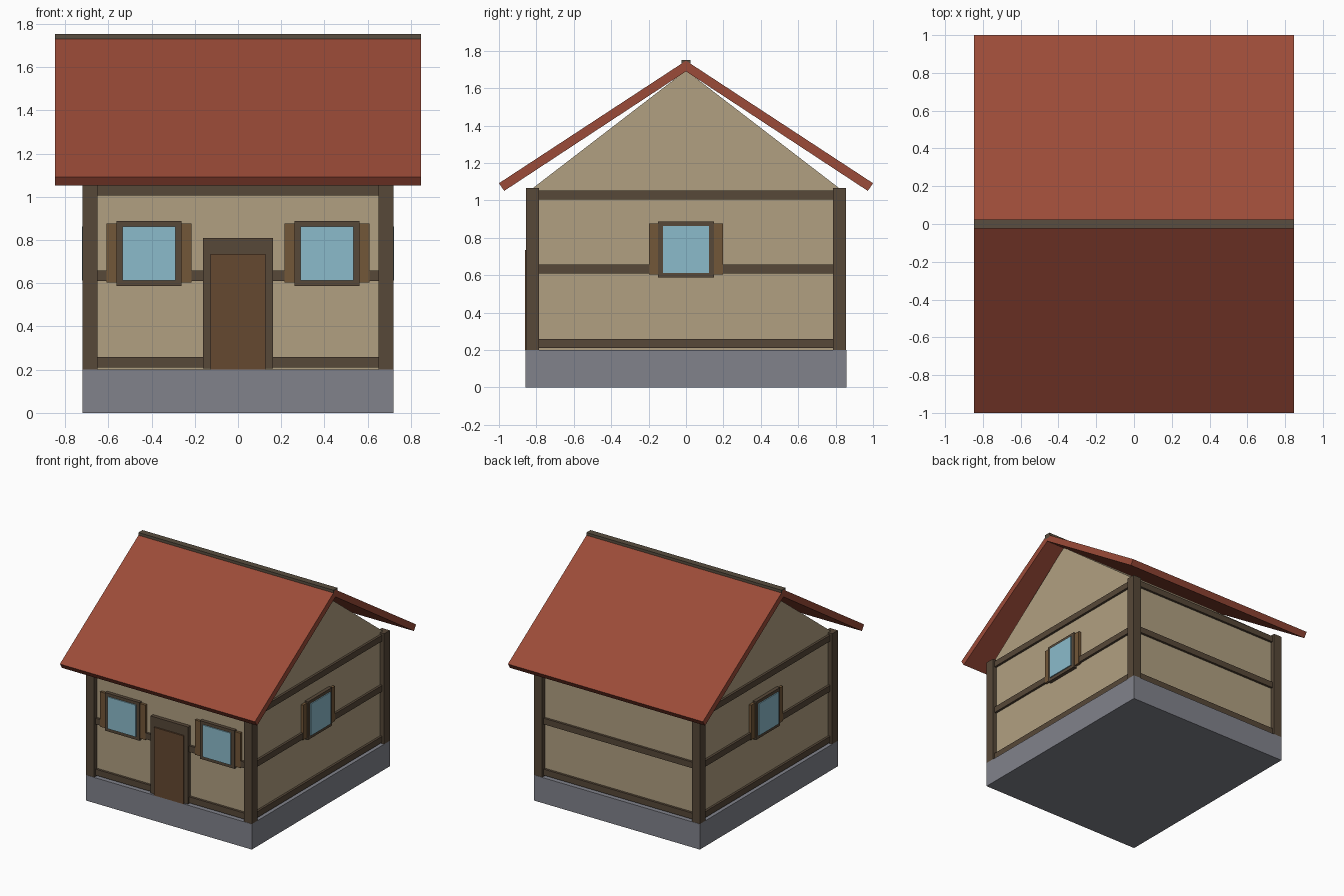
import bpy, bmesh
from mathutils import Matrix

if "Cube" in bpy.data.objects:
    bpy.data.objects.remove(bpy.data.objects["Cube"])

def material(name, rgb):
    m = bpy.data.materials.new(name)
    m.diffuse_color = (*rgb, 1)
    m.use_nodes = True
    m.node_tree.nodes["Principled BSDF"].inputs["Base Color"].default_value = m.diffuse_color
    return m

STONE = material("stone", (0.22, 0.225, 0.26))
PLASTER = material("plaster", (0.44, 0.35, 0.22))
TIMBER = material("timber", (0.095, 0.065, 0.04))
SHUTTER = material("shutter_wood", (0.17, 0.095, 0.04))
DOOR = material("door_wood", (0.13, 0.065, 0.03))
GLASS = material("glass", (0.26, 0.50, 0.60))
ROOF = material("roof_tile", (0.33, 0.07, 0.04))
RIDGE = material("ridge_wood", (0.10, 0.075, 0.05))

def finish(name, bm, mat):
    bmesh.ops.recalc_face_normals(bm, faces=bm.faces)
    me = bpy.data.meshes.new(name)
    bm.to_mesh(me)
    bm.free()
    me.materials.append(mat)
    ob = bpy.data.objects.new(name, me)
    bpy.context.collection.objects.link(ob)
    return ob

def box(name, x, y, z, mat):
    """Box from (min, max) ranges."""
    bm = bmesh.new()
    size = [r[1] - r[0] for r in (x, y, z)]
    mid = [(r[0] + r[1]) / 2 for r in (x, y, z)]
    bmesh.ops.create_cube(bm, size=1, matrix=Matrix.Translation(mid) @ Matrix.Diagonal((*size, 1)))
    return finish(name, bm, mat)

def prism(name, yz, half_x, mat):
    """Extrude a y-z outline along x."""
    bm = bmesh.new()
    f = bm.faces.new([bm.verts.new((-half_x, y, z)) for y, z in yz])
    ext = bmesh.ops.extrude_face_region(bm, geom=[f])
    verts = [g for g in ext["geom"] if isinstance(g, bmesh.types.BMVert)]
    bmesh.ops.translate(bm, verts=verts, vec=(2 * half_x, 0, 0))
    return finish(name, bm, mat)

WX, WY = 0.685, 0.82  # wall half sizes

def wall_box(name, side, u, z, out, mat):
    """Box on a wall: u runs along the wall, out is how far it stands proud."""
    half = WY if side in ("front", "back") else WX
    s = -1 if side in ("front", "left") else 1
    d = sorted((s * (half - 0.02), s * (half + out)))
    if side in ("front", "back"):
        return box(name, u, d, z, mat)
    return box(name, d, u, z, mat)

# Base and plaster walls with gables
box("foundation", (-0.72, 0.72), (-0.857, 0.857), (0, 0.2), STONE)
prism("walls", [(-WY, 0.2), (WY, 0.2), (WY, 1.065), (0, 1.695), (-WY, 1.065)], WX, PLASTER)

# Corner posts
for sx in (-1, 1):
    for sy in (-1, 1):
        box("corner_post", sorted((sx * 0.65, sx * 0.72)), sorted((sy * 0.785, sy * 0.855)),
            (0.2, 1.067), TIMBER)

# Horizontal timbers on all sides
for side in ("front", "back", "left", "right"):
    half = 0.655 if side in ("front", "back") else 0.79
    for z in (0.21, 0.61, 1.005):
        wall_box(side + "_beam", side, (-half, half), (z, z + 0.048), 0.018, TIMBER)

# Windows with shutters, frame and glass
def window(side, c):
    for s in (-1, 1):
        wall_box("shutter", side, sorted((c + s * 0.11, c + s * 0.197)), (0.603, 0.877), 0.02, SHUTTER)
    wall_box("window_frame", side, (c - 0.15, c + 0.15), (0.588, 0.887), 0.028, TIMBER)
    wall_box("window_glass", side, (c - 0.123, c + 0.123), (0.613, 0.863), 0.036, GLASS)

for side, c in (("front", -0.412), ("front", 0.412), ("left", 0), ("right", 0)):
    window(side, c)

# Door
wall_box("door_frame", "front", (-0.163, 0.163), (0.205, 0.81), 0.03, TIMBER)
wall_box("door", "front", (-0.128, 0.128), (0.2, 0.735), 0.041, DOOR)

# Roof slabs and ridge
for s, name in ((-1, "front_roof"), (1, "back_roof")):
    prism(name, [(s * 1.0, 1.092), (s * 0.972, 1.051), (0, 1.69), (0, 1.747)], 0.847, ROOF)
box("ridge", (-0.847, 0.847), (-0.025, 0.025), (1.715, 1.752), RIDGE)
